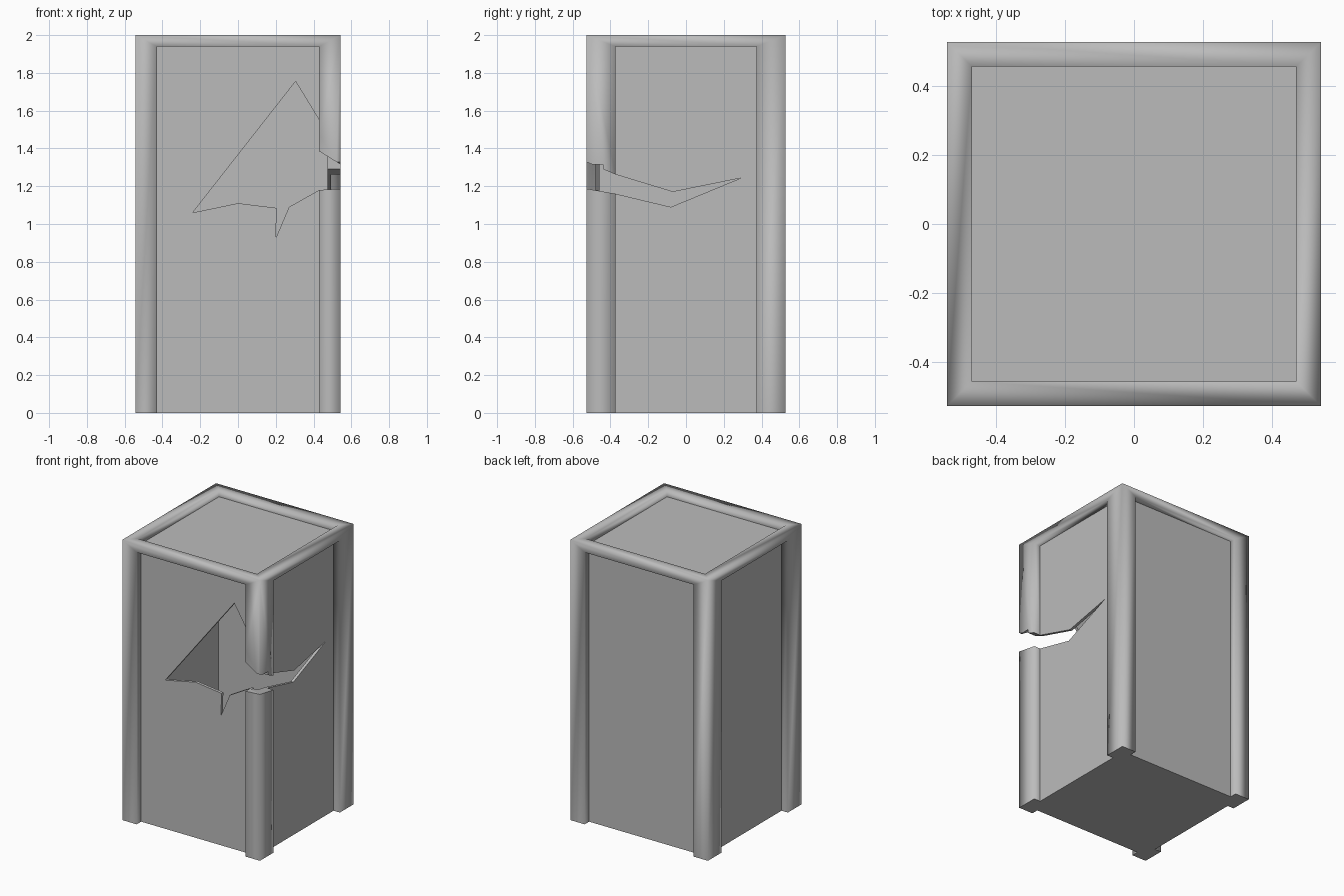
import bpy, bmesh

if "Cube" in bpy.data.objects:
    bpy.data.objects.remove(bpy.data.objects["Cube"])

HX, HY, H = 0.543, 0.528, 2.0      # outer half sizes and height
RECESS, WALL = 0.05, 0.02

grey = bpy.data.materials.new("plain_grey")
grey.use_nodes = True
colour = (0.5, 0.5, 0.5, 1)
grey.diffuse_color = colour
grey.node_tree.nodes["Principled BSDF"].inputs["Base Color"].default_value = colour


def finish(bm, name):
    bmesh.ops.remove_doubles(bm, verts=bm.verts, dist=0.0005)
    bmesh.ops.recalc_face_normals(bm, faces=bm.faces)
    mesh = bpy.data.meshes.new(name)
    bm.to_mesh(mesh)
    bm.free()
    mesh.materials.append(grey)
    ob = bpy.data.objects.new(name, mesh)
    bpy.context.collection.objects.link(ob)
    return ob


def face(bm, points, smooth):
    f = bm.faces.new([bm.verts.new(p) for p in points])
    f.smooth = smooth


def frame_side(bm, outer, inner, sunk, closed):
    """Border strip, recess walls and the sunken panel of one side."""
    for k in range(4 if closed else 3):
        n = (k + 1) % 4
        face(bm, (outer[k], outer[n], inner[n], inner[k]), True)
        face(bm, (inner[k], inner[n], sunk[n], sunk[k]), True)
    face(bm, sunk, False)


def rectangle(u, low, high):
    return [(-u, low), (-u, high), (u, high), (u, low)]


# Body: rounded-looking frame with sunken panels
bm = bmesh.new()
base = []
sides = [
    (HX, 0.43, lambda u, d, z: (u, d - HY, z)),
    (HY, 0.373, lambda u, d, z: (HX - d, u, z)),
    (HX, 0.43, lambda u, d, z: (-u, HY - d, z)),
    (HY, 0.373, lambda u, d, z: (d - HX, -u, z)),
]
for half, opening, place in sides:
    outer = [place(u, 0, z) for u, z in rectangle(half, 0, H)]
    inner = [place(u, 0, z) for u, z in rectangle(opening, 0, 1.94)]
    sunk = [place(u, RECESS, z) for u, z in rectangle(opening, 0, 1.94)]
    frame_side(bm, outer, inner, sunk, False)
    base += [outer[0], inner[0], sunk[0], sunk[3], inner[3]]
top = [[(x, y, z) for x, y in rectangle(w, -d, d)]
       for w, d, z in ((HX, HY, H), (0.47, 0.457, H), (0.47, 0.457, H - RECESS))]
frame_side(bm, *top, True)
face(bm, base, False)
body = finish(bm, "pillar_body")


# Cutters: hollow inside and the jagged crack round one corner
def prism(name, points, offset):
    bm = bmesh.new()
    f = bm.faces.new([bm.verts.new(p) for p in points])
    ext = bmesh.ops.extrude_face_region(bm, geom=[f])
    moved = [v for v in ext["geom"] if isinstance(v, bmesh.types.BMVert)]
    bmesh.ops.translate(bm, verts=moved, vec=offset)
    return finish(bm, name)


cx, cy = HX - RECESS - WALL, HY - RECESS - WALL
cavity = prism("cavity_cutter",
               [(x, y, WALL) for x, y in rectangle(cx, -cy, cy)],
               (0, 0, H - RECESS - 2 * WALL))

front_crack = [(-0.24, 1.06), (0.305, 1.755), (0.43, 1.55), (0.43, 1.385),
               (0.6, 1.28), (0.6, 1.19), (0.43, 1.18), (0.27, 1.09),
               (0.2, 0.925), (0.205, 1.085), (0, 1.11)]
side_crack = [(-0.6, 1.36), (-0.373, 1.262), (-0.07, 1.17), (0.29, 1.243),
              (-0.08, 1.09), (-0.373, 1.16), (-0.6, 1.2)]
front_cut = prism("front_crack_cutter",
                  [(x, -0.6, z) for x, z in front_crack], (0, 0.16, 0))
side_cut = prism("side_crack_cutter",
                 [(0.6, y, z) for y, z in side_crack], (-0.155, 0, 0))

bpy.context.view_layer.objects.active = body
for cutter in (cavity, front_cut, side_cut):
    cutter.hide_render = True
    mod = body.modifiers.new(cutter.name, 'BOOLEAN')
    mod.operation = 'DIFFERENCE'
    mod.solver = 'EXACT'
    mod.object = cutter
    bpy.ops.object.modifier_apply(modifier=mod.name)
    bpy.data.objects.remove(cutter)
